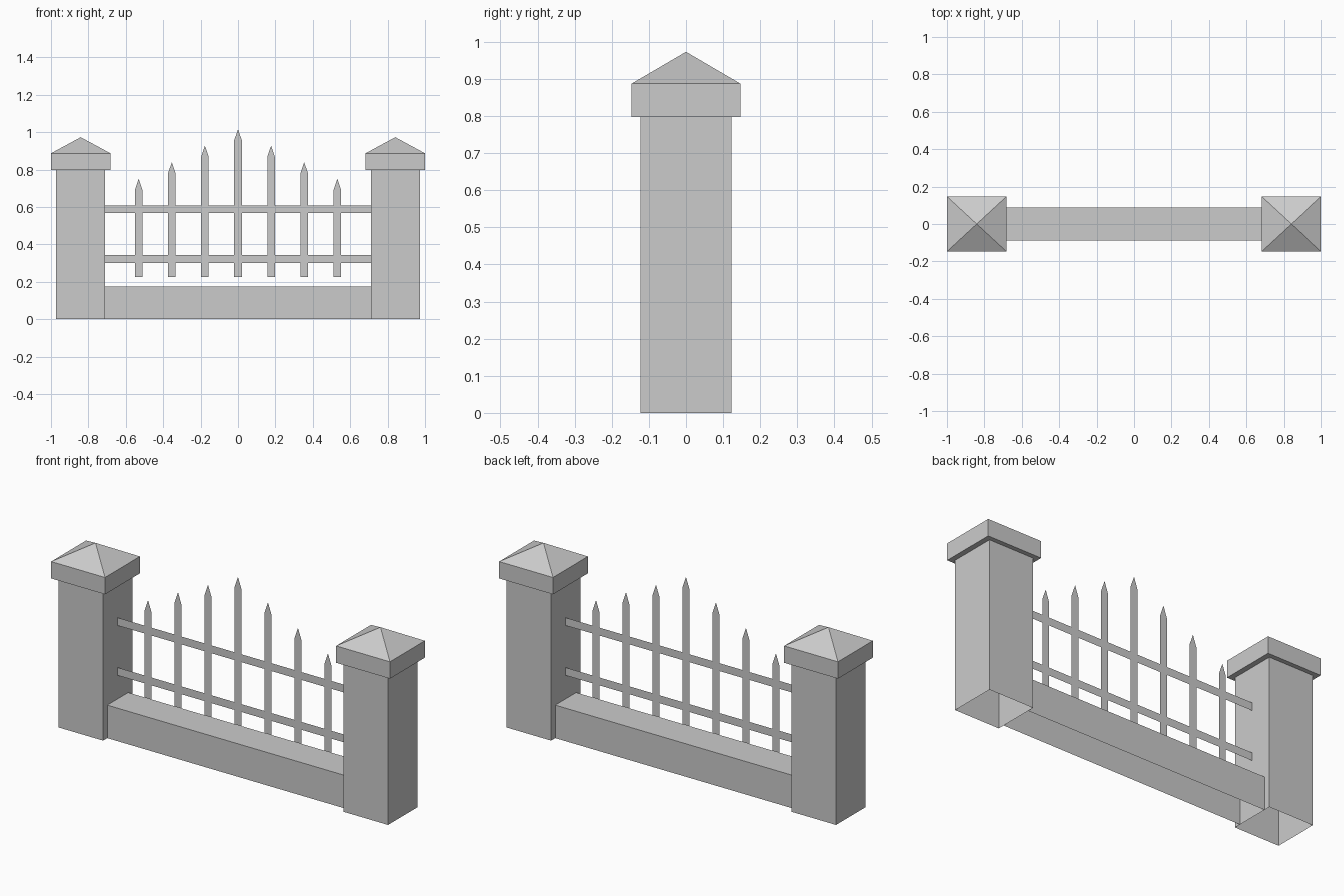
import bpy

if "Cube" in bpy.data.objects:
    bpy.data.objects.remove(bpy.data.objects["Cube"])


def make(name, verts, faces):
    mesh = bpy.data.meshes.new(name)
    mesh.from_pydata(verts, [], faces)
    mesh.update()
    ob = bpy.data.objects.new(name, mesh)
    bpy.context.collection.objects.link(ob)
    return ob


def pillar(name, cx):
    # Square rings from the open foot up through the overhanging cap
    rings = [(0.131, 0.123, 0.0), (0.131, 0.123, 0.797),
             (0.159, 0.147, 0.797), (0.159, 0.147, 0.887)]
    corners = [(-1, -1), (1, -1), (1, 1), (-1, 1)]
    verts = [(cx + sx * hx, sy * hy, z) for hx, hy, z in rings for sx, sy in corners]
    faces = [(r * 4 + i, r * 4 + (i + 1) % 4, r * 4 + 4 + (i + 1) % 4, r * 4 + 4 + i)
             for r in range(len(rings) - 1) for i in range(4)]
    # Pyramid top
    apex = len(verts)
    verts.append((cx, 0, 0.973))
    faces += [(apex - 4 + i, apex - 4 + (i + 1) % 4, apex) for i in range(4)]
    return make(name, verts, faces)


def panel(name, outlines):
    # Thin ironwork: flat polygons in the y = 0 plane
    verts, faces = [], []
    for pts in outlines:
        faces.append(tuple(range(len(verts), len(verts) + len(pts))))
        verts += [(x, 0, z) for x, z in pts]
    return make(name, verts, faces)


def rect(x0, x1, z0, z1):
    return [(x0, z0), (x1, z0), (x1, z1), (x0, z1)]


# Pillars
pillar("left_pillar", -0.841)
pillar("right_pillar", 0.841)

# Low wall, open underneath and where it meets the pillars
W, D, H = 0.71, 0.088, 0.176
profile = [(-D, 0), (-D, H), (D, H), (D, 0)]
make("low_wall", [(x, y, z) for y, z in profile for x in (-W, W)],
     [(2 * i, 2 * i + 1, 2 * i + 3, 2 * i + 2) for i in range(3)])

# Rails
rails = [(0.301, 0.343), (0.567, 0.609)]
for name, (z0, z1) in zip(("lower_rail", "upper_rail"), rails):
    panel(name, [rect(-W, W, z0, z1)])

# Pickets, stepped down from the middle and split where the rails cross
for i in range(-3, 4):
    x, tip, h = i * 0.177, 1.016 - 0.0885 * abs(i), 0.0205
    shoulder = tip - 0.06
    panel(f"picket_{i + 4}", [
        rect(x - h, x + h, 0.225, rails[0][0]),
        rect(x - h, x + h, rails[0][1], rails[1][0]),
        [(x - h, rails[1][1]), (x + h, rails[1][1]), (x + h, shoulder),
         (x, tip), (x - h, shoulder)]])
